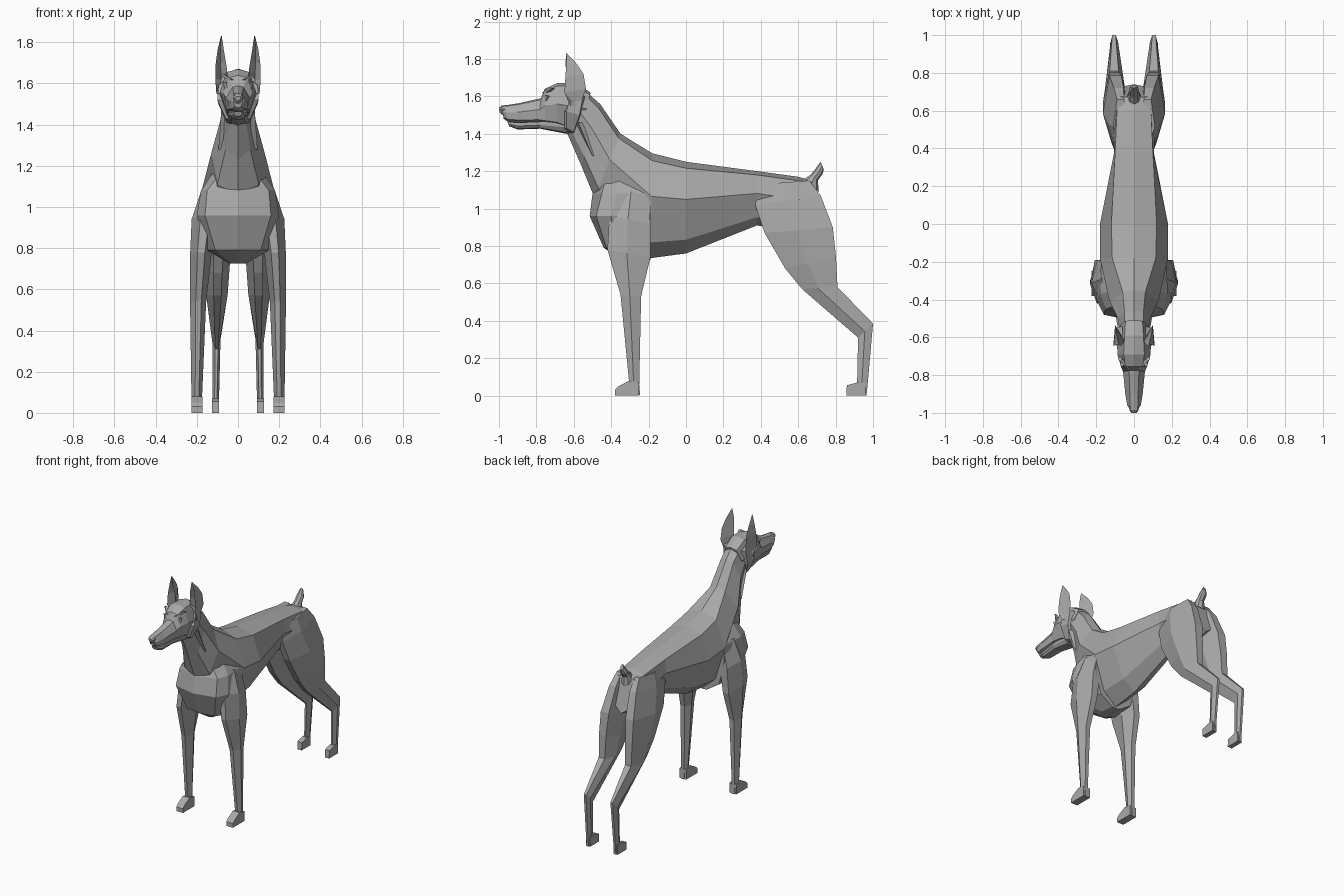
import bpy, bmesh
from mathutils import Vector

grey = bpy.data.materials.new("coat_grey")
grey.diffuse_color = (0.4, 0.4, 0.4, 1)


def loft(name, rings, mirror=False):
    """Skin equal-length closed rings, cap both ends."""
    bm = bmesh.new()
    for s in ((1, -1) if mirror else (1,)):
        vs = [[bm.verts.new((p[0] * s, p[1], p[2])) for p in r] for r in rings]
        n = len(vs[0])
        for a, b in zip(vs, vs[1:]):
            for i in range(n):
                j = (i + 1) % n
                bm.faces.new((a[i], a[j], b[j], b[i]))
        bm.faces.new(vs[0])
        bm.faces.new(vs[-1])
    bmesh.ops.remove_doubles(bm, verts=bm.verts, dist=0.0005)
    bmesh.ops.recalc_face_normals(bm, faces=bm.faces)
    me = bpy.data.meshes.new(name)
    bm.to_mesh(me)
    bm.free()
    me.materials.append(grey)
    ob = bpy.data.objects.new(name, me)
    bpy.context.collection.objects.link(ob)
    return ob


def section(yt, zt, yb, zb, wt, wm, wl, ts=(0.07, 0.41, 0.85)):
    """Symmetric slice from a top point to a bottom point."""
    half = [(w, yt + (yb - yt) * t, zt + (zb - zt) * t) for w, t in zip((wt, wm, wl), ts)]
    return ([(0, yt, zt)] + half + [(0, yb, zb)] +
            [(-x, y, z) for x, y, z in reversed(half)])


def limb(yf, zf, yb, zb, xi, xo, front=0.65, back=0.75):
    """Six-sided leg slice from front edge to back edge."""
    def pt(x, t):
        return (x, yf + (yb - yf) * t, zf + (zb - zf) * t)
    xf, xb = xi + (xo - xi) * front, xi + (xo - xi) * back
    xg = xi + (xo - xi) * 0.3
    return [pt(xg, 0), pt(xf, 0), pt(xo, 0.45), pt(xb, 1), pt(xg, 1), pt(xi, 0.6)]


# torso and neck
loft("torso_and_neck", [section(*r) for r in [
    (0.67, 1.15, 0.74, 0.90, .07, .11, .05),
    (0.60, 1.17, 0.62, 0.87, .09, .125, .06),
    (0.38, 1.20, 0.38, 0.91, .10, .105, .06),
    (0.00, 1.25, 0.00, 0.76, .12, .18, .09),
    (-.18, 1.295, -.19, 0.735, .115, .18, .10),
    (-.35, 1.40, -.49, 1.06, .06, .13, .10),
    (-.46, 1.56, -.56, 1.23, .05, .085, .06),
    (-.55, 1.64, -.63, 1.39, .05, .075, .035)]])

# chest: plan slices stacked downwards
def plan(z, pts):
    return ([(0, pts[0], z)] + [(x, y, z) for x, y in pts[1]] +
            [(-x, y, z) for x, y in reversed(pts[1])])

loft("chest", [plan(z, p) for z, p in [
    (1.20, (-.46, [(.06, -.42), (.10, -.35), (.09, -.20)])),
    (1.08, (-.50, [(.15, -.45), (.18, -.37), (.17, -.19)])),
    (0.96, (-.515, [(.16, -.48), (.20, -.40), (.17, -.19)])),
    (0.79, (-.44, [(.11, -.425), (.15, -.37), (.13, -.19)])),
    (0.725, (-.34, [(.03, -.33), (.04, -.28), (.03, -.19)]))]])

# front legs
loft("front_legs", [limb(*r) for r in [
    (-.37, 1.10, -.20, 1.08, .08, .175),
    (-.41, 0.96, -.19, 0.92, .10, .225),
    (-.42, 0.78, -.19, 0.74, .13, .233),
    (-.35, 0.54, -.24, 0.53, .155, .233),
    (-.305, 0.08, -.25, 0.06, .175, .226),
    (-.31, 0.06, -.245, 0.0, .173, .226)]], True)

# hind legs
loft("hind_legs", [limb(*r) for r in [
    (.40, 1.13, .66, 1.15, .03, .11),
    (.37, 1.02, .72, 1.07, .02, .135),
    (.42, 0.87, .785, 0.90, .025, .165),
    (.53, 0.68, .802, 0.74, .04, .163),
    (.62, 0.57, .81, 0.58, .05, .155),
    (.92, 0.31, 1.0, 0.385, .085, .125),
    (.915, 0.07, .972, 0.07, .092, .125),
    (.91, 0.0, .965, 0.0, .092, .125)]], True)

# paws: wedge slices from heel to toe
def paws(name, x0, x1, prof):
    loft(name, [[(x0, y, 0.0), (x1, y, 0.0), (x1, y, h), (x0, y, h)]
                for y, h in prof], True)

paws("front_paws", .173, .226, [(-.25, .07), (-.305, .08), (-.36, .05), (-.38, .03)])
paws("hind_paws", .092, .127, [(.96, .07), (.915, .07), (.86, .055), (.857, .01)])

# docked tail
loft("tail", [section(*r, ts=(.15, .5, .85)) for r in [
    (.62, 1.15, .71, 1.09, .025, .04, .03),
    (.665, 1.18, .705, 1.15, .018, .028, .02),
    (.69, 1.21, .73, 1.185, .018, .026, .02),
    (.72, 1.25, .737, 1.21, .008, .013, .008)]])

# skull and upper muzzle
loft("head", [section(*r, ts=(.06, .45, .85)) for r in [
    (-.51, 1.62, -.56, 1.43, .045, .07, .04),
    (-.59, 1.672, -.62, 1.39, .05, .09, .05),
    (-.69, 1.67, -.69, 1.425, .055, .088, .055),
    (-.755, 1.64, -.75, 1.44, .045, .07, .055),
    (-.775, 1.59, -.79, 1.455, .026, .058, .05),
    (-.90, 1.562, -.90, 1.458, .022, .046, .044),
    (-.965, 1.552, -.955, 1.465, .02, .036, .03),
    (-.985, 1.54, -.975, 1.48, .012, .022, .015)]])

# lower jaw
loft("lower_jaw", [section(*r, ts=(.02, .5, .9)) for r in [
    (-.64, 1.47, -.64, 1.40, .05, .05, .035),
    (-.78, 1.465, -.78, 1.427, .045, .045, .03),
    (-.90, 1.46, -.90, 1.423, .035, .036, .024),
    (-.955, 1.465, -.945, 1.44, .016, .02, .012)]])

# nose
loft("nose", [section(*r, ts=(.1, .4, .9)) for r in [
    (-.955, 1.555, -.96, 1.50, .018, .024, .012),
    (-.985, 1.55, -.985, 1.502, .018, .025, .012),
    (-1.0, 1.538, -.997, 1.515, .01, .014, .006)]])

# brow ridges and eyes: small tapered blocks
def block(name, a, b, ra, rb):
    """Diamond-section bar between two points, mirrored."""
    def ring(c, r):
        return [(c[0] - r, c[1], c[2]), (c[0], c[1] - r, c[2] + r * .3),
                (c[0] + r, c[1], c[2]), (c[0], c[1] + r, c[2] - r * .3)]
    loft(name, [ring(a, ra), ring(b, rb)], True)

block("brow_ridges", (.03, -.755, 1.615), (.075, -.715, 1.645), .016, .012)
block("eyes", (.052, -.748, 1.575), (.062, -.742, 1.605), .013, .012)

# cheek folds from ear base to jaw
loft("cheeks", [
    [(.06, -.60, 1.62), (.095, -.62, 1.59), (.09, -.55, 1.60), (.06, -.54, 1.60)],
    [(.06, -.66, 1.52), (.10, -.64, 1.52), (.095, -.57, 1.50), (.06, -.56, 1.50)],
    [(.03, -.66, 1.42), (.06, -.64, 1.43), (.055, -.60, 1.41), (.03, -.60, 1.40)]], True)

# neck muscle folds
loft("neck_folds", [
    [(.06, -.59, 1.46), (.082, -.575, 1.46), (.06, -.54, 1.46)],
    [(.06, -.50, 1.28), (.095, -.50, 1.28), (.06, -.46, 1.28)]], True)

# cupped ears: outer rim, hollow front, inner rim, back
loft("ears", [
    [(.105, -.615, 1.55), (.08, -.62, 1.55), (.06, -.60, 1.56), (.085, -.57, 1.54)],
    [(.11, -.65, 1.62), (.082, -.59, 1.62), (.052, -.62, 1.66), (.10, -.535, 1.64)],
    [(.108, -.645, 1.70), (.085, -.585, 1.70), (.06, -.635, 1.71), (.098, -.548, 1.72)],
    [(.098, -.64, 1.77), (.085, -.60, 1.77), (.07, -.645, 1.77), (.092, -.585, 1.775)],
    [(.083, -.64, 1.83), (.082, -.638, 1.83), (.079, -.64, 1.832), (.082, -.635, 1.828)]], True)
